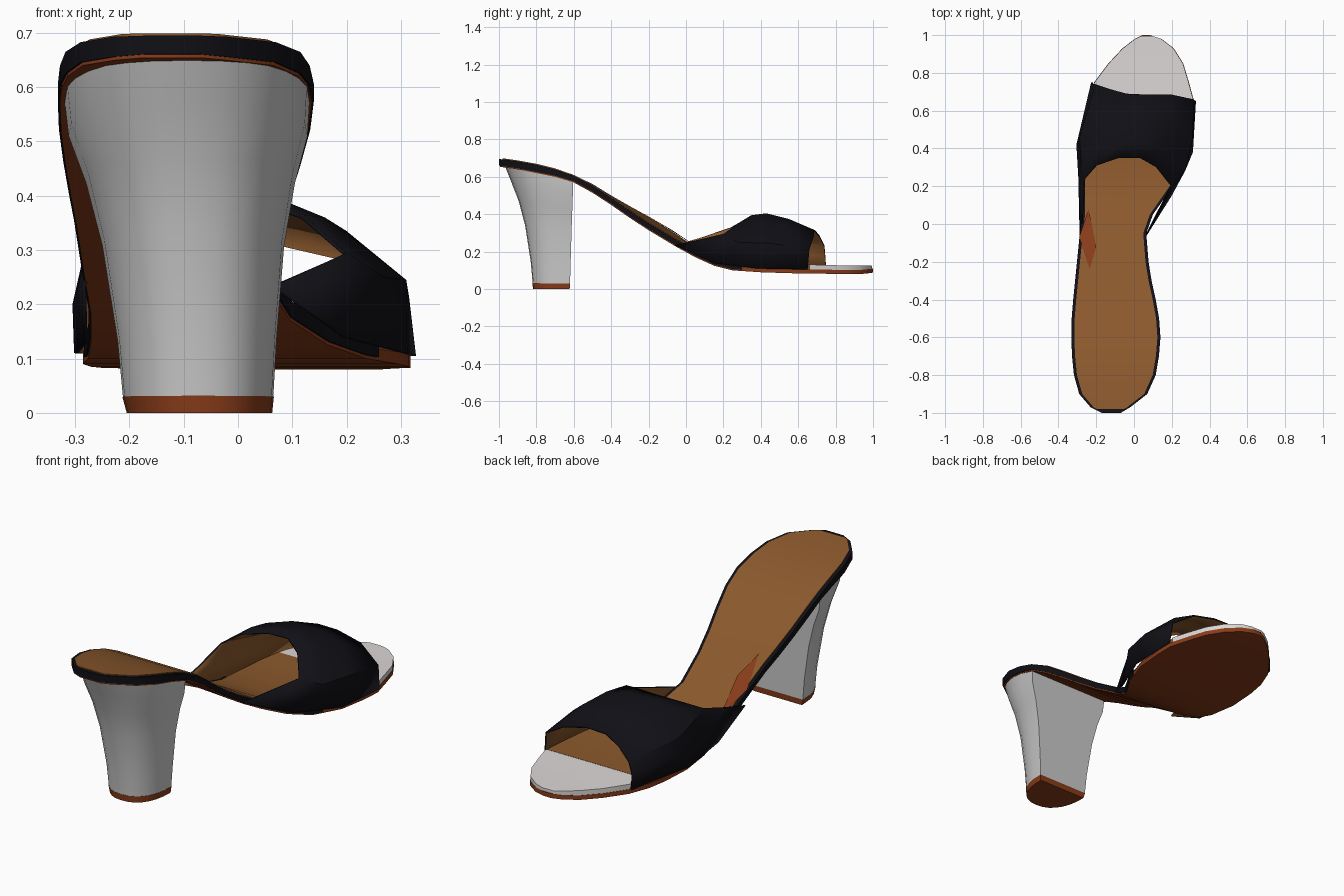
import bpy, math

if "Cube" in bpy.data.objects:
    bpy.data.objects.remove(bpy.data.objects["Cube"])

# colours
def material(name, r, g, b):
    m = bpy.data.materials.new(name)
    m.diffuse_color = (r, g, b, 1)
    m.use_nodes = True
    m.node_tree.nodes["Principled BSDF"].inputs["Base Color"].default_value = m.diffuse_color
    return m

BLACK = material("black_leather", .005, .005, .008)
TAN = material("tan_lining", .26, .10, .026)
RUST = material("rust_rubber", .25, .045, .01)
PALE = material("pale_toe", .72, .68, .68)

# sole stations: y, left x, right x, bottom z, top z
SOLE = [
    (-1.0, -.17, -.07, .655, .695), (-.97, -.23, -.02, .65, .693),
    (-.9, -.29, .07, .64, .683), (-.8, -.318, .115, .62, .665),
    (-.7, -.328, .132, .60, .64), (-.6, -.332, .14, .57, .605),
    (-.5, -.33, .133, .515, .555), (-.4, -.322, .115, .45, .488),
    (-.3, -.312, .093, .38, .418), (-.2, -.302, .077, .315, .35),
    (-.05, -.287, .065, .225, .26), (.05, -.275, .10, .17, .205),
    (.15, -.275, .17, .125, .165), (.25, -.28, .24, .10, .14),
    (.4, -.29, .30, .09, .125), (.55, -.275, .318, .085, .125),
    (.65, -.255, .322, .083, .127), (.75, -.215, .295, .082, .125),
    (.85, -.14, .265, .08, .122), (.93, -.065, .215, .08, .122),
    (.98, 0.0, .15, .085, .122), (1.0, .04, .09, .088, .12)]

def station(y):
    for a, b in zip(SOLE, SOLE[1:]):
        if y <= b[0]:
            t = (y - a[0]) / (b[0] - a[0])
            return [p + (q - p) * t for p, q in zip(a, b)]
    return list(SOLE[-1])

def tilt(y):
    # the arch is slightly higher on its left edge
    return .035 * math.exp(-((y + .15) / .2) ** 2)

def make(name, verts, faces, *mats):
    me = bpy.data.meshes.new(name)
    me.from_pydata(verts, [], faces)
    ob = bpy.data.objects.new(name, me)
    bpy.context.collection.objects.link(ob)
    for m in mats:
        if m:
            me.materials.append(m)
    bpy.ops.object.select_all(action='DESELECT')
    ob.select_set(True)
    bpy.context.view_layer.objects.active = ob
    bpy.ops.object.shade_smooth_by_angle(angle=math.radians(35))
    return ob

def loft(name, rings, mat=None):
    n = len(rings[0])
    faces = [tuple(reversed(range(n)))]
    for r in range(len(rings) - 1):
        for i in range(n):
            j = (i + 1) % n
            faces.append((r * n + i, r * n + j, (r + 1) * n + j, (r + 1) * n + i))
    faces.append(tuple(range((len(rings) - 1) * n, len(rings) * n)))
    return make(name, [v for ring in rings for v in ring], faces, mat)

def slab(name, y0, y1, inset, bottom, top, mat):
    """Layer of the sole; bottom and top turn a station into heights."""
    ys = [y0] + [s[0] for s in SOLE if y0 + .005 < s[0] < y1 - .005] + [y1]
    rings = []
    for y in ys:
        s = station(y)
        xl, xr, k = s[1] + inset, s[2] - inset, tilt(y)
        zb, zt = bottom(s), top(s)
        rings.append([(xl, y, zb + k), (xl, y, zt + k), (xr, y, zt), (xr, y, zb)])
    return loft(name, rings, mat)

# sole layers
slab("outsole", -.995, 1, .004, lambda s: s[3], lambda s: s[3] + .022, RUST)
slab("sole_rim", -1, .3, 0, lambda s: s[3] + .006, lambda s: s[4], BLACK)
slab("insole", -.98, .66, .016, lambda s: s[3] + .015, lambda s: s[4] + .005, TAN)
slab("toe_pad", .66, .995, .006, lambda s: s[3] + .022, lambda s: s[4] + .004, PALE)

# rust patch showing through the arch
patch = []
for x, y in [(-.29, -.07), (-.235, -.24), (-.20, -.12), (-.24, .08)]:
    s = station(y)
    patch.append((x, y, s[4] + .011 + tilt(y) * (s[2] - x) / (s[2] - s[1])))
make("arch_patch", patch, [(0, 1, 2, 3)], RUST)

# block heel: flat front, rounded back, its top following the sole
def heel_ring(f, xl, xr, back, front):
    cx, w, ring = (xl + xr) / 2, (xr - xl) / 2, []
    for i in range(15):
        a = -math.pi * i / 14
        c, s = math.cos(a), math.sin(-a)
        x = cx + w * math.copysign(abs(c) ** .85, c)
        y = front - (front - back) * max(s, 0) ** .85
        ring.append((x, y, f * (station(y)[3] + .008)))
    return ring[::-1]

loft("heel", [heel_ring(*r) for r in [
    (.05, -.212, .065, -.82, -.62), (.23, -.222, .071, -.83, -.617),
    (.53, -.25, .085, -.86, -.612), (.73, -.28, .105, -.895, -.608),
    (.88, -.312, .128, -.935, -.605), (1, -.32, .132, -.968, -.603)]])
loft("heel_tip", [heel_ring(0, -.205, .063, -.818, -.622),
                  heel_ring(.05, -.213, .066, -.821, -.62)], RUST)

# strap: rows from the back edge to the front edge, left to right
STRAP_BACK = [
    [(-.288, -.06, .235), (-.275, .08, .275), (-.265, .24, .33), (-.2, .31, .37),
     (-.08, .35, .392), (.03, .35, .395), (.12, .30, .365), (.2, .2, .295), (.068, -.06, .235)],
    [(-.285, .15, .13), (-.295, .25, .23), (-.28, .33, .31), (-.2, .39, .37),
     (-.08, .42, .40), (.05, .43, .405), (.16, .40, .36), (.27, .28, .25), (.2, .15, .14)]]
STRAP_FRONT = [
    [(-.302, .4, .11), (-.305, .42, .2), (-.288, .46, .275), (-.2, .51, .345),
     (-.08, .54, .375), (.06, .55, .375), (.2, .54, .335), (.31, .45, .245), (.312, .38, .11)],
    [(-.225, .75, .105), (-.228, .745, .175), (-.205, .74, .235), (-.13, .715, .285),
     (-.04, .69, .315), (.07, .685, .317), (.2, .685, .287), (.315, .66, .215), (.328, .65, .105)]]
rows = STRAP_BACK + STRAP_FRONT
n = len(rows[0])
faces = [(r * n + c, r * n + c + 1, (r + 1) * n + c + 1, (r + 1) * n + c)
         for r in range(len(rows) - 1) for c in range(n - 1)]
strap = make("strap", [v for row in rows for v in row], faces, BLACK, TAN)
mod = strap.modifiers.new("thickness", 'SOLIDIFY')
mod.thickness = .008
mod.offset = -1
mod.material_offset = 1
